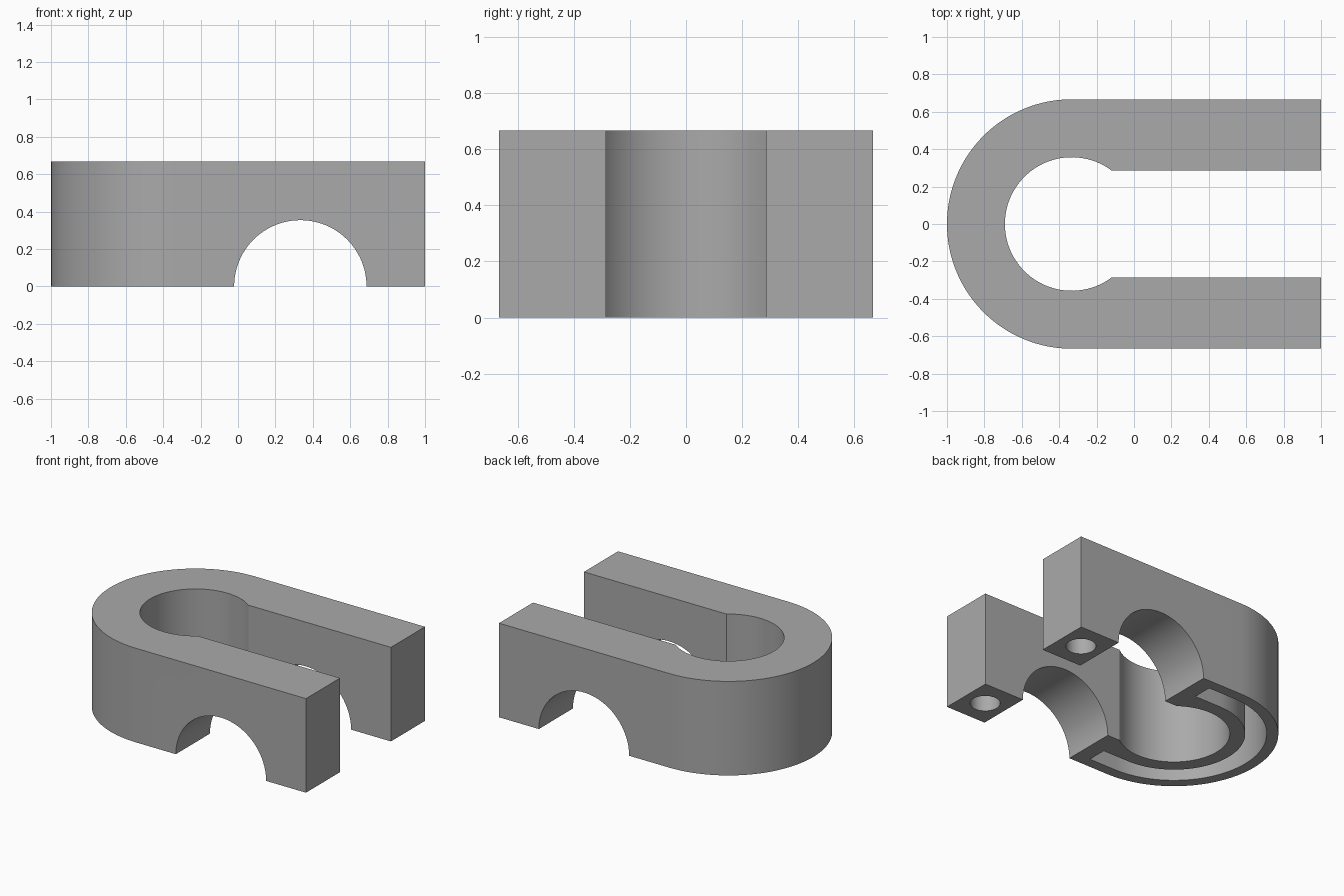
import bpy, bmesh
from math import pi, sin, cos, sqrt, asin

if "Cube" in bpy.data.objects:
    bpy.data.objects.remove(bpy.data.objects["Cube"])

CX = -1 / 3         # centre of the rounded end
R_OUT = 2 / 3       # outer radius and half width
R_IN = 0.357        # round opening
SLOT = 0.285        # half width of the slot
HEIGHT = 0.667

grey = bpy.data.materials.new("grey")
grey.use_nodes = True
colour = (0.4, 0.4, 0.4, 1)
grey.diffuse_color = colour
grey.node_tree.nodes["Principled BSDF"].inputs["Base Color"].default_value = colour


def arc(radius, start, end, steps=64):
    """Points on an arc about the centre of the rounded end."""
    angles = [start + (end - start) * i / steps for i in range(steps + 1)]
    return [(CX + radius * cos(a), radius * sin(a)) for a in angles]


def prism(name, outline, z0, z1):
    """Extrude a flat outline upwards."""
    bm = bmesh.new()
    face = bm.faces.new([bm.verts.new((x, y, z0)) for x, y in outline])
    top = bmesh.ops.extrude_face_region(bm, geom=[face])["geom"]
    moved = [v for v in top if isinstance(v, bmesh.types.BMVert)]
    bmesh.ops.translate(bm, verts=moved, vec=(0, 0, z1 - z0))
    bmesh.ops.recalc_face_normals(bm, faces=bm.faces)
    mesh = bpy.data.meshes.new(name)
    bm.to_mesh(mesh)
    bm.free()
    mesh.materials.append(grey)
    obj = bpy.data.objects.new(name, mesh)
    bpy.context.collection.objects.link(obj)
    return obj


def cylinder(name, radius, depth, location, rotation=(0, 0, 0), sides=64):
    bpy.ops.mesh.primitive_cylinder_add(vertices=sides, radius=radius, depth=depth,
                                        location=location, rotation=rotation)
    obj = bpy.context.object
    obj.name = name
    obj.data.materials.append(grey)
    return obj


def u_outline(r_out, r_in, x_end):
    """Half-ring with two straight arms."""
    outer = arc(r_out, pi / 2, 3 * pi / 2)
    inner = arc(r_in, 3 * pi / 2, pi / 2)
    return [(x_end, r_out)] + outer + [(x_end, -r_out), (x_end, -r_in)] + inner + [(x_end, r_in)]


# Body: U shape whose round opening narrows into the slot
mouth = asin(SLOT / R_IN)
outline = ([(1, R_OUT)] + arc(R_OUT, pi / 2, 3 * pi / 2) + [(1, -R_OUT), (1, -SLOT)]
           + arc(R_IN, 2 * pi - mouth, mouth) + [(1, SLOT)])
body = prism("clamp_body", outline, 0, HEIGHT)

# Cutters: cross arch, curved groove underneath, blind hole in each arm
cutters = [
    cylinder("arch_cutter", 0.354, 2, (1 / 3, 0, 0), (pi / 2, 0, 0), 96),
    prism("groove_cutter", u_outline(0.592, 0.455, -0.13), -0.1, 0.55),
]
for side, sign in (("left", 1), ("right", -1)):
    y = sign * (R_OUT + SLOT) / 2
    cutters.append(cylinder(side + "_hole_cutter", 0.096, 1, (0.842, y, 0), sides=48))

for cutter in cutters:
    cutter.hide_render = True
    cut = body.modifiers.new(cutter.name, 'BOOLEAN')
    cut.operation = 'DIFFERENCE'
    cut.solver = 'EXACT'
    cut.object = cutter

# Apply the cuts and remove the cutters
bpy.ops.object.select_all(action='DESELECT')
body.select_set(True)
bpy.context.view_layer.objects.active = body
for modifier in list(body.modifiers):
    bpy.ops.object.modifier_apply(modifier=modifier.name)
for cutter in cutters:
    bpy.data.objects.remove(cutter)

bpy.ops.object.shade_smooth_by_angle(angle=pi / 6)
